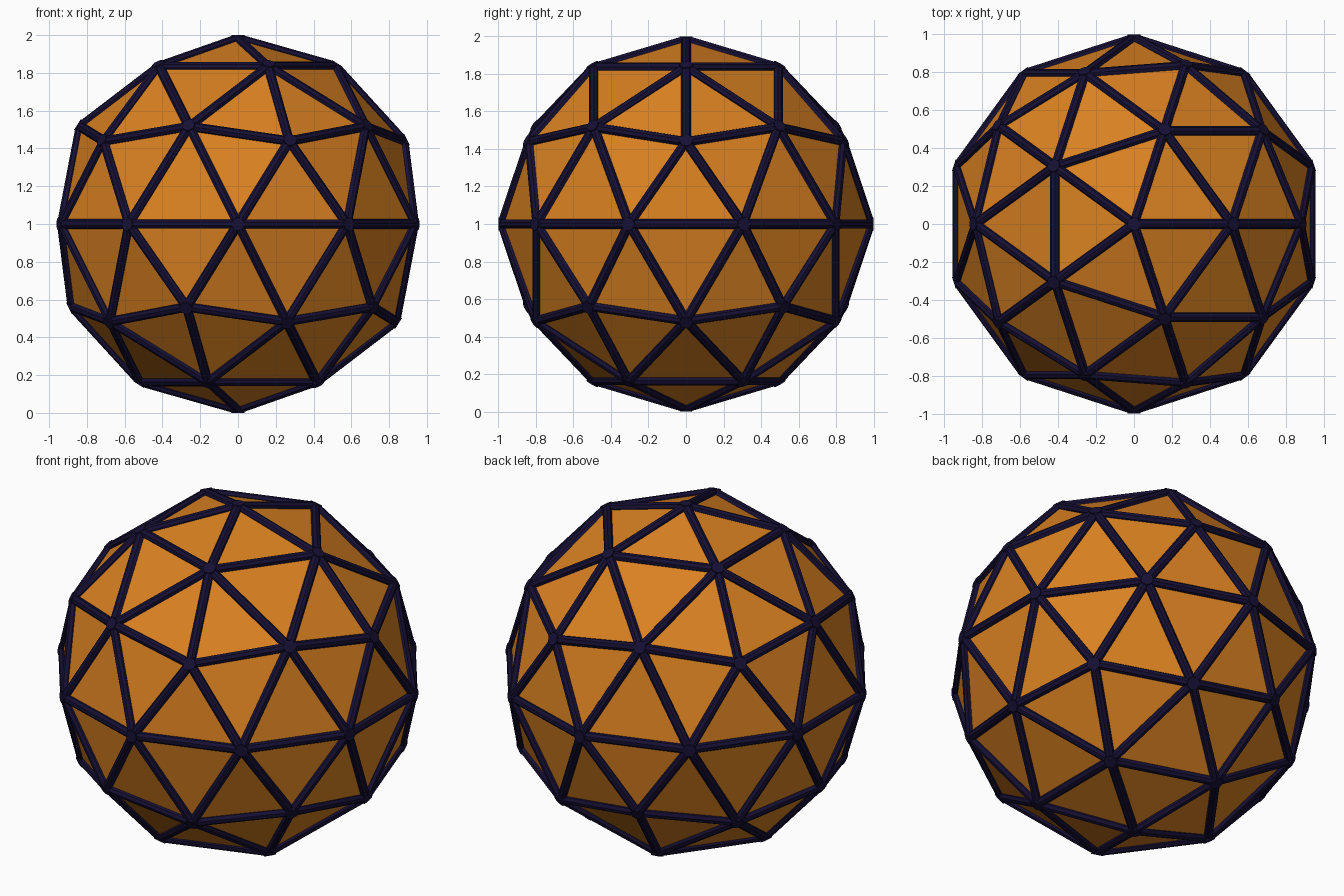
import bpy, bmesh
from mathutils import Vector, Matrix

if "Cube" in bpy.data.objects:
    bpy.data.objects.remove(bpy.data.objects["Cube"])

R = 0.98          # radius of the joint centres
BAR = 0.026       # bar radius
HUB = 0.035       # joint plate radius
UP = Vector((0, 0, 1))


def material(name, rgb):
    m = bpy.data.materials.new(name)
    m.diffuse_color = (*rgb, 1)
    m.use_nodes = True
    m.node_tree.nodes["Principled BSDF"].inputs["Base Color"].default_value = m.diffuse_color
    return m


def make_object(name, bm, mat):
    me = bpy.data.meshes.new(name)
    bm.to_mesh(me)
    bm.free()
    ob = bpy.data.objects.new(name, me)
    bpy.context.collection.objects.link(ob)
    me.materials.append(mat)
    return ob


def rod(bm, a, b, radius, sides):
    d = b - a
    rot = UP.rotation_difference(d.normalized()).to_matrix().to_4x4()
    bmesh.ops.create_cone(bm, cap_ends=True, segments=sides, radius1=radius,
                          radius2=radius, depth=d.length,
                          matrix=Matrix.Translation((a + b) / 2) @ rot)


centre = Vector((0, 0, 1))

# flat triangular panels
panels = bmesh.new()
bmesh.ops.create_icosphere(panels, subdivisions=2, radius=R,
                           matrix=Matrix.Translation(centre))

# struts along every edge, with small plates closing each joint
frame = bmesh.new()
for e in panels.edges:
    a, b = (v.co.copy() for v in e.verts)
    step = (b - a).normalized() * 0.028
    rod(frame, a + step, b - step, BAR, 8)
for v in panels.verts:
    n = (v.co - centre).normalized()
    rod(frame, centre + n * (R - 0.03), centre + n, HUB, 10)

make_object("panels", panels, material("orange", (0.7, 0.22, 0.015)))
make_object("strut_frame", frame, material("dark_indigo", (0.008, 0.005, 0.035)))
